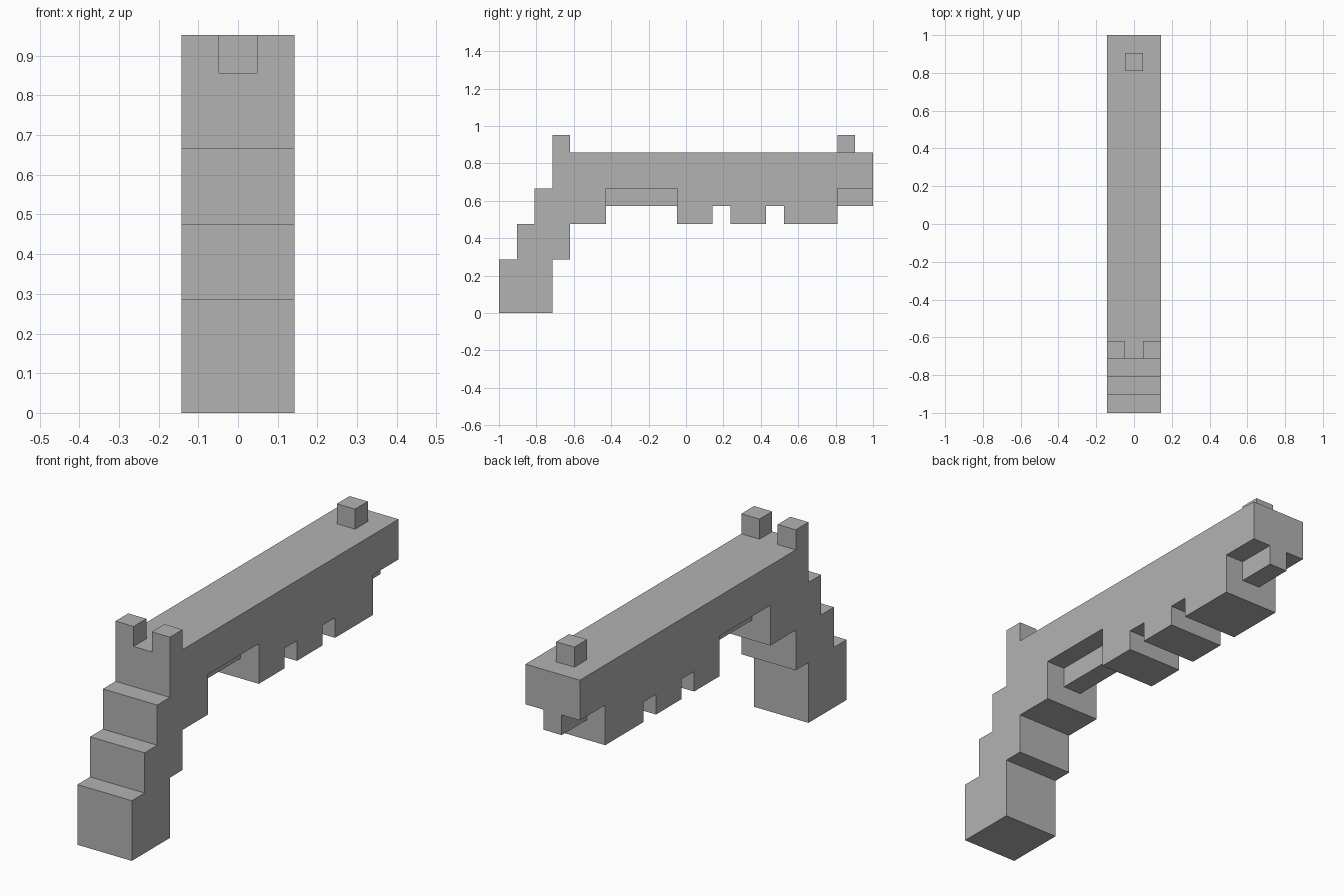
import bpy
import bmesh
from mathutils import Vector

cube = bpy.data.objects.get("Cube")
if cube:
    bpy.data.objects.remove(cube, do_unlink=True)

U = 2 / 21  # one block; the model is 21 blocks long

grey = bpy.data.materials.new("plain grey")
grey.use_nodes = True
colour = (0.45, 0.45, 0.45, 1)
grey.diffuse_color = colour
grey.node_tree.nodes["Principled BSDF"].inputs["Base Color"].default_value = colour


def point(x, y, z):
    return Vector((x * U, y * U - 1, z * U))


def finish(name, bm):
    bmesh.ops.recalc_face_normals(bm, faces=bm.faces[:])
    mesh = bpy.data.meshes.new(name)
    bm.to_mesh(mesh)
    bm.free()
    mesh.materials.append(grey)
    bpy.context.collection.objects.link(bpy.data.objects.new(name, mesh))


def extruded(profile, half_width):
    """Side profile in blocks (y, z), extruded across the width."""
    bm = bmesh.new()
    face = bm.faces.new([bm.verts.new(point(-half_width, y, z)) for y, z in profile])
    side = bmesh.ops.extrude_face_region(bm, geom=[face], use_keep_orig=True)
    moved = [v for v in side["geom"] if isinstance(v, bmesh.types.BMVert)]
    bmesh.ops.translate(bm, verts=moved, vec=(2 * half_width * U, 0, 0))
    bmesh.ops.recalc_face_normals(bm, faces=bm.faces[:])
    return bm


def centre_block(name, y0, y1, z0, z1):
    finish(name, extruded([(y0, z0), (y1, z0), (y1, z1), (y0, z1)], 0.5))


# Stepped grip, long barrel and notched underside
body = extruded([
    (0, 0), (3, 0), (3, 3), (4, 3), (4, 5), (6, 5), (6, 7), (10, 7),
    (10, 5), (12, 5), (12, 6), (13, 6), (13, 5), (15, 5), (15, 6),
    (16, 6), (16, 5), (19, 5), (19, 7), (21, 7), (21, 9), (4, 9),
    (3, 9), (3, 7), (2, 7), (2, 5), (1, 5), (1, 3), (0, 3)], 1.5)

# Rear sight: two posts raised from the outer thirds of the top
for x in (-0.5, 0.5):
    bmesh.ops.bisect_plane(body, geom=body.verts[:] + body.edges[:] + body.faces[:],
                           plane_co=point(x, 0, 0), plane_no=(1, 0, 0))
body.normal_update()
for side in (-1, 1):
    spot = point(side, 3.5, 9)
    post = [f for f in body.faces if (f.calc_center_median() - spot).length < 0.01]
    raised = bmesh.ops.extrude_face_region(body, geom=post)
    moved = [v for v in raised["geom"] if isinstance(v, bmesh.types.BMVert)]
    bmesh.ops.translate(body, verts=moved, vec=(0, 0, U))
    # Drop the covered face if it is still there
    body.normal_update()
    covered = [f for f in body.faces if (f.calc_center_median() - spot).length < 0.01]
    if covered:
        bmesh.ops.delete(body, geom=covered, context="FACES_ONLY")
bmesh.ops.dissolve_limit(body, angle_limit=0.01, verts=body.verts[:], edges=body.edges[:])
finish("body", body)

# Narrow parts along the centre line
centre_block("front_sight", 19, 20, 9, 10)
centre_block("trigger_bar", 6, 10, 6, 7)
centre_block("under_barrel_lug", 19, 21, 6, 7)
